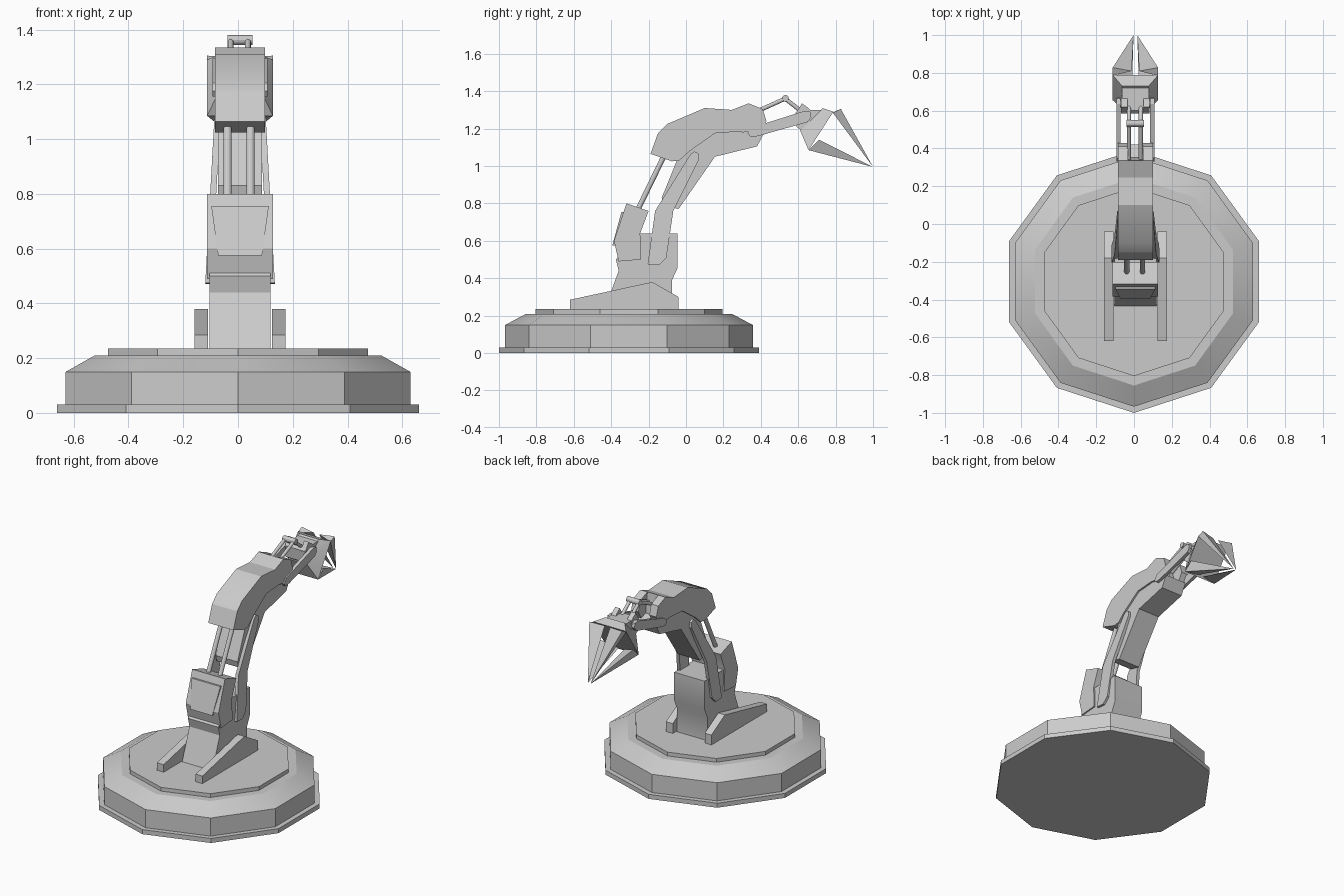
import bpy, bmesh, math
from mathutils import Vector

if "Cube" in bpy.data.objects:
    bpy.data.objects.remove(bpy.data.objects["Cube"], do_unlink=True)

grey = bpy.data.materials.new("light_grey")
grey.use_nodes = True
colour = (0.6, 0.6, 0.6, 1)
grey.diffuse_color = colour
grey.node_tree.nodes["Principled BSDF"].inputs["Base Color"].default_value = colour

CX = 0.0075  # the arm sits slightly off the base axis


def finish(name, bm):
    bmesh.ops.recalc_face_normals(bm, faces=bm.faces)
    mesh = bpy.data.meshes.new(name)
    bm.to_mesh(mesh)
    bm.free()
    mesh.materials.append(grey)
    ob = bpy.data.objects.new(name, mesh)
    bpy.context.collection.objects.link(ob)
    bpy.ops.object.select_all(action='DESELECT')
    ob.select_set(True)
    bpy.context.view_layer.objects.active = ob
    bpy.ops.object.shade_smooth_by_angle(angle=math.radians(25))
    return ob


def plate(name, outline, x0, x1, lean=0, pivot=0):
    """Extrude a side outline (y, z) between x0 and x1; lean spreads it below the pivot height."""
    bm = bmesh.new()
    sides = [[bm.verts.new((CX + x + lean * (pivot - z), y, z)) for y, z in outline]
             for x in (x0, x1)]
    bm.faces.new(sides[0])
    bm.faces.new(sides[1])
    n = len(outline)
    for i in range(n):
        j = (i + 1) % n
        bm.faces.new((sides[0][i], sides[0][j], sides[1][j], sides[1][i]))
    return finish(name, bm)


def pair(name, outline, x0, x1, lean=0, pivot=0):
    for side, s in (("left", 1), ("right", -1)):
        plate(f"{name}_{side}", outline, s * x0, s * x1, s * lean, pivot)


def hull(name, points):
    bm = bmesh.new()
    for x, y, z in points:
        bm.verts.new((CX + x, y, z))
    bmesh.ops.convex_hull(bm, input=bm.verts)
    bmesh.ops.dissolve_limit(bm, angle_limit=0.02, verts=bm.verts, edges=bm.edges)
    return finish(name, bm)


def rod(name, a, b, radius, sides=12):
    a, b = Vector(a), Vector(b)
    bm = bmesh.new()
    bmesh.ops.create_cone(bm, cap_ends=True, segments=sides, radius1=radius,
                          radius2=radius, depth=(b - a).length)
    turn = Vector((0, 0, 1)).rotation_difference(b - a).to_matrix()
    for v in bm.verts:
        v.co = turn @ v.co + (a + b) / 2 + Vector((CX, 0, 0))
    return finish(name, bm)


def ring_stack(name, levels, sides=10):
    """Stack regular polygons given as (radius, height)."""
    bm = bmesh.new()
    rings = []
    for r, z in levels:
        rings.append([bm.verts.new((r * math.sin(math.tau * i / sides),
                                    -0.305 - r * math.cos(math.tau * i / sides), z))
                      for i in range(sides)])
    bm.faces.new(rings[0])
    bm.faces.new(rings[-1])
    for lo, hi in zip(rings, rings[1:]):
        for i in range(sides):
            j = (i + 1) % sides
            bm.faces.new((lo[i], lo[j], hi[j], hi[i]))
    return finish(name, bm)


# Ten-sided base with sloped shoulder and turntable
ring_stack("base", [(0.695, 0), (0.695, 0.03), (0.662, 0.03), (0.662, 0.15), (0.55, 0.21)])
ring_stack("turntable", [(0.5, 0.2), (0.5, 0.235)])

# Post and its floor brackets
pair("floor_bracket", [(-0.62, 0.235), (-0.62, 0.285), (-0.18, 0.38), (-0.04, 0.3), (-0.04, 0.235)],
     0.117, 0.166)
plate("post", [(-0.435, 0.235), (-0.36, 0.44), (-0.375, 0.5), (-0.25, 0.64), (-0.045, 0.64),
               (-0.045, 0.455), (-0.075, 0.39), (-0.075, 0.235)], -0.111, 0.111)
plate("lower_housing", [(-0.36, 0.49), (-0.385, 0.6), (-0.318, 0.8), (-0.2, 0.76),
                        (-0.245, 0.64), (-0.24, 0.5)], -0.12, 0.12)

# Tapered cover on the front of the lower housing
hull("housing_cover", [(s * w, y + d, z) for s in (1, -1)
                       for w, y, z in ((0.105, -0.345, 0.755), (0.08, -0.394, 0.575))
                       for d in (0, 0.02)])

# Bent arm with leaning side links
plate("arm", [(-0.04, 0.77), (0.155, 1.05), (0.38, 1.105), (0.42, 1.18), (0.3, 1.22),
              (0.0, 1.15), (-0.13, 0.83), (-0.12, 0.79)], -0.08, 0.08)
pair("side_link", [(-0.205, 0.475), (-0.145, 0.47), (-0.105, 0.51), (-0.068, 0.76), (0.07, 1.035),
                   (0.068, 1.065), (0.045, 1.078), (0.025, 1.065), (-0.165, 0.76)],
     0.072, 0.094, 0.055, 1.075)

# Elbow housing with rear cheeks
plate("elbow_housing", [(-0.19, 1.065), (-0.15, 1.175), (-0.1, 1.225), (0.1, 1.31), (0.245, 1.3),
                        (0.335, 1.335), (0.355, 1.19), (0.155, 1.175), (0.02, 1.08),
                        (-0.035, 1.03), (-0.075, 1.025)], -0.092, 0.092)
pair("elbow_cheek", [(0.3, 1.32), (0.335, 1.335), (0.41, 1.305), (0.43, 1.24), (0.4, 1.185),
                     (0.3, 1.18)], 0.04, 0.092)

# Hydraulic rods of the lower arm and of the wrist
for side, x in (("left", 0.038), ("right", -0.046)):
    rod(f"lift_rod_{side}", (x, -0.28, 0.72), (x, -0.1, 1.09), 0.014)
    rod(f"wrist_rod_{side}", (x * 0.75, 0.33, 1.27), (x * 0.75, 0.53, 1.36), 0.011)
    rod(f"wrist_push_{side}", (x * 0.75, 0.53, 1.36), (x * 0.75, 0.62, 1.29), 0.011)
rod("knuckle_pin", (-0.046, 0.532, 1.362), (0.046, 0.532, 1.362), 0.018)

# Wrist
pair("wrist_link", [(0.33, 1.175), (0.35, 1.205), (0.635, 1.295), (0.665, 1.29), (0.67, 1.26),
                    (0.65, 1.235), (0.385, 1.16), (0.345, 1.155)], 0.078, 0.1)
plate("wrist_block", [(0.59, 1.21), (0.585, 1.285), (0.6, 1.3), (0.655, 1.3), (0.73, 1.3),
                      (0.74, 1.25), (0.68, 1.15)], -0.072, 0.072)
pair("wrist_ear", [(0.585, 1.28), (0.62, 1.335), (0.655, 1.31), (0.68, 1.28)], 0.042, 0.075)
rod("wrist_pin", (-0.1, 0.64, 1.265), (0.1, 0.64, 1.265), 0.018)

# Flared palm and four corner fingers
hull("palm", [(s * w, y, z) for s in (1, -1) for w, y, z in
              ((0.07, 0.61, 1.19), (0.07, 0.73, 1.31), (0.12, 0.655, 1.085), (0.12, 0.788, 1.29))])
for side, s in (("left", 1), ("right", -1)):
    tip = (s * 0.01, 1.0, 0.995)
    hull(f"upper_finger_{side}", [(s * 0.12, 0.785, 1.285), (s * 0.12, 0.828, 1.305),
                                  (s * 0.02, 0.81, 1.298), tip])
    hull(f"lower_finger_{side}", [(s * 0.12, 0.655, 1.085), (s * 0.12, 0.712, 1.14),
                                  (s * 0.02, 0.665, 1.095), tip])
